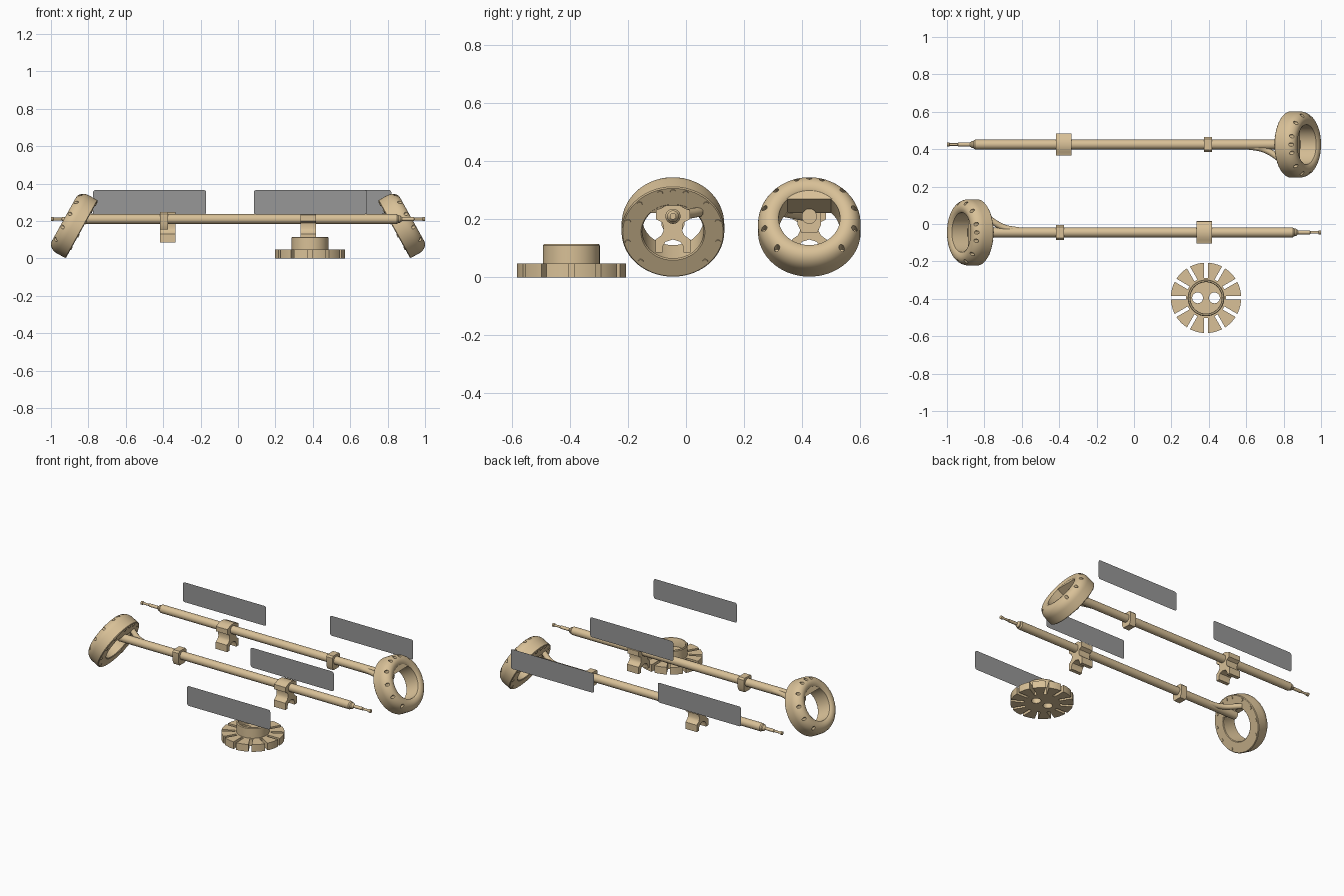
import bpy, bmesh, math
from mathutils import Matrix, Vector

if "Cube" in bpy.data.objects:
    bpy.data.objects.remove(bpy.data.objects["Cube"])


def material(name, rgb):
    m = bpy.data.materials.new(name)
    m.diffuse_color = (*rgb, 1)
    m.use_nodes = True
    m.node_tree.nodes["Principled BSDF"].inputs["Base Color"].default_value = m.diffuse_color
    return m


TAN = material("tan", (0.69, 0.53, 0.31))
GREY = material("grey", (0.31, 0.31, 0.31))


def finish(name, bm, mat=TAN, matrix=Matrix(), smooth=True):
    bm.transform(matrix)
    bmesh.ops.recalc_face_normals(bm, faces=bm.faces)
    me = bpy.data.meshes.new(name)
    bm.to_mesh(me)
    bm.free()
    me.materials.append(mat)
    ob = bpy.data.objects.new(name, me)
    bpy.context.collection.objects.link(ob)
    if smooth:
        bpy.ops.object.select_all(action='DESELECT')
        ob.select_set(True)
        bpy.context.view_layer.objects.active = ob
        bpy.ops.object.shade_smooth_by_angle(angle=math.radians(35))
    return ob


def lathe(profile, n=64, closed=True):
    """Spin (radius, height) points around local z."""
    bm = bmesh.new()
    rings = []
    for i in range(n):
        a = 2 * math.pi * i / n
        rings.append([bm.verts.new((r * math.cos(a), r * math.sin(a), h)) for r, h in profile])
    k = len(profile)
    for i in range(n):
        p, q = rings[i], rings[(i + 1) % n]
        for j in range(k if closed else k - 1):
            bm.faces.new((p[j], q[j], q[(j + 1) % k], p[(j + 1) % k]))
    bmesh.ops.remove_doubles(bm, verts=bm.verts, dist=1e-6)
    return bm


def prism(points, lo, hi):
    """Extrude an xy outline from z=lo to z=hi."""
    bm = bmesh.new()
    f = bm.faces.new([bm.verts.new((x, y, lo)) for x, y in points])
    g = bmesh.ops.extrude_face_region(bm, geom=[f])['geom']
    bmesh.ops.translate(bm, vec=(0, 0, hi - lo), verts=[v for v in g if isinstance(v, bmesh.types.BMVert)])
    return bm


def cylinders(centres, r, lo, hi, n=16):
    bm = bmesh.new()
    for x, y in centres:
        bmesh.ops.create_cone(bm, cap_ends=True, segments=n, radius1=r, radius2=r, depth=hi - lo,
                              matrix=Matrix.Translation((x, y, (lo + hi) / 2)))
    return bm


def cut(ob, cutter):
    cutter.hide_render = True
    cutter.hide_viewport = True
    m = ob.modifiers.new("holes", 'BOOLEAN')
    m.operation = 'DIFFERENCE'
    m.object = cutter
    m.solver = 'EXACT'


def mirrored(half):
    return half + [(-x, y) for x, y in reversed(half) if x > 1e-6]


TILT = math.radians(29)
UP = Vector((math.sin(TILT), 0, math.cos(TILT)))
OUT = Vector((-math.cos(TILT), 0, math.sin(TILT)))
RING = Matrix.Translation((-0.835, 0, 0.155)) @ Matrix((UP, (0, 1, 0), OUT)).transposed().to_4x4()
# prism axis (local z) turned along world x, outline in (y, z)
ALONG_X = Matrix(((0, 0, 1, 0), (1, 0, 0, 0), (0, 1, 0, 0), (0, 0, 0, 1)))
AXIS = Matrix.Translation((0, 0, 0.21))


def pole(side, place):
    # shaft with stepped tip
    shaft = [(0, -0.825), (0.026, -0.825), (0.026, 0.85), (0.020, 0.858), (0.020, 0.866), (0.010, 0.878),
             (0.010, 0.94), (0.007, 0.943), (0.007, 0.986), (0.011, 0.988), (0.011, 1.0), (0, 1.0)]
    finish(side + "_shaft", lathe(shaft, 32, False), TAN, place @ AXIS @ ALONG_X)

    # tilted ring: flat inner face, rounded outer side
    prof = [(0.106, 0.004), (0.110, 0), (0.173, 0), (0.177, 0.004)]
    for i in range(11):
        a = math.pi / 2 * i / 10
        prof.append((0.132 + 0.045 * math.cos(a), 0.055 + 0.055 * math.sin(a)))
    prof += [(0.115, 0.108), (0.106, 0.100)]
    ring = finish(side + "_ring", lathe(prof, 72), TAN, place @ RING)

    # stud holes and studs
    angles = [0] + [s * a for a in (16, 46, 75, 104, 136) for s in (1, -1)]
    spots = [(0.16 * math.cos(math.radians(a)), 0.16 * math.sin(math.radians(a))) for a in angles]
    cut(ring, finish(side + "_hole_cutter", cylinders(spots, 0.0095, -0.02, 0.14), TAN, place @ RING, False))
    finish(side + "_studs", cylinders(spots, 0.0094, -0.004, 0.068), TAN, place @ RING)

    # flat mounting block in the top of the ring's hole
    arc = [(0.112 * math.cos(math.radians(a)), 0.112 * math.sin(math.radians(a))) for a in range(-48, 49, 8)]
    finish(side + "_mount_block", prism(arc, 0.001, 0.102), TAN, place @ RING)

    # curved brace from shaft to ring
    cu = bpy.data.curves.new("brace_path", 'CURVE')
    cu.dimensions = '3D'
    cu.bevel_depth = 0.017
    cu.bevel_resolution = 4
    cu.use_fill_caps = True
    sp = cu.splines.new('BEZIER')
    pts = [(-0.60, 0.008, 0.21), (-0.70, 0.028, 0.213), (-0.80, 0.09, 0.225)]
    sp.bezier_points.add(len(pts) - 1)
    for b, p in zip(sp.bezier_points, pts):
        b.co = p
        b.handle_left_type = b.handle_right_type = 'AUTO'
    tmp = bpy.data.objects.new("brace_path", cu)
    bpy.context.collection.objects.link(tmp)
    bm = bmesh.new()
    bm.from_mesh(tmp.to_mesh())
    bpy.data.objects.remove(tmp)
    finish(side + "_brace", bm, TAN, place)

    # large clip: collar, neck and two open legs
    half = [(0, 0.038), (0.025, 0.037), (0.040, 0.028), (0.058, 0.022), (0.058, -0.010), (0.036, -0.022),
            (0.032, -0.050), (0.040, -0.066), (0.060, -0.080), (0.060, -0.125), (0.036, -0.125),
            (0.036, -0.105), (0.026, -0.088), (0, -0.080)]
    finish(side + "_large_clip", prism(mirrored(half), 0.335, 0.418), TAN, place @ AXIS @ ALONG_X)

    # small clip
    half = [(0, 0.038), (0.030, 0.038), (0.040, 0.028), (0.040, -0.030), (0.028, -0.055), (0, -0.055)]
    finish(side + "_small_clip", prism(mirrored(half), -0.417, -0.373), TAN, place @ AXIS @ ALONG_X)


pole("front", Matrix.Translation((0, -0.045, 0)))
pole("back", Matrix.Translation((0, 0.425, 0)) @ Matrix.Rotation(math.pi, 4, 'Z'))

# slotted round base
BASE = Matrix.Translation((0.385, -0.395, 0))
outline = []
R, INNER, W = 0.188, 0.108, 0.0095
for i in range(12):
    c = math.radians(30 * i)
    for r, s in ((R, -1), (INNER, -1), (INNER, 1), (R, 1)):
        a = c + s * math.asin(W / r)
        outline.append((r * math.cos(a), r * math.sin(a)))
    e = math.asin(W / R)
    for k in range(1, 6):
        a = c + e + (math.radians(30) - 2 * e) * k / 6
        outline.append((R * math.cos(a), R * math.sin(a)))
eyes = [(-0.045, 0), (0.045, 0)]
cutter = finish("base_hole_cutter", cylinders(eyes, 0.029, -0.05, 0.2, 32), TAN, BASE, False)
cut(finish("base_disc", prism(outline, 0, 0.047), TAN, BASE), cutter)

# raised hub
hub = [(0, 0.04), (0.098, 0.04), (0.098, 0.110), (0.094, 0.115), (0.087, 0.115), (0.084, 0.110), (0.084, 0.06), (0, 0.06)]
cut(finish("base_hub", lathe(hub, 64, False), TAN, BASE), cutter)

# thin grey panels with rounded corners
for i, (x, y) in enumerate([(-0.4725, 0.535), (0.5175, 0.65), (0.3875, 0.01), (0.3875, -0.65)]):
    bm = bmesh.new()
    pts = []
    for sx, sz, a0 in ((1, 1, 0), (-1, 1, 90), (-1, -1, 180), (1, -1, 270)):
        for d in (0, 30, 60, 90):
            a = math.radians(a0 + d)
            pts.append((x + sx * 0.2905 + 0.012 * math.cos(a), y, 0.30 + sz * 0.053 + 0.012 * math.sin(a)))
    bm.faces.new([bm.verts.new(p) for p in pts])
    finish("panel_%d" % (i + 1), bm, GREY, smooth=False)
